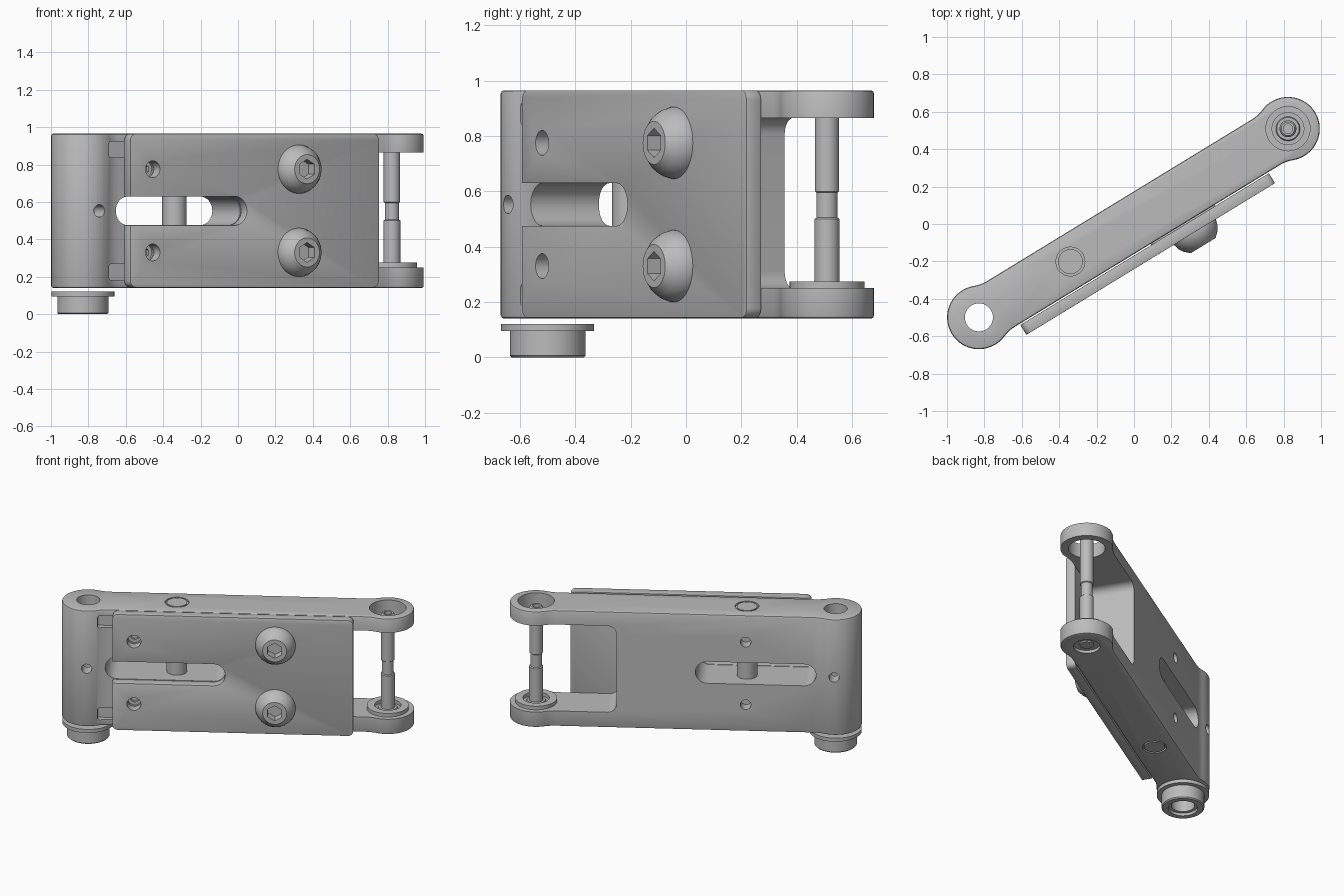
import bpy, bmesh, math
from math import sin, cos, pi
from mathutils import Matrix, Vector

if "Cube" in bpy.data.objects:
    bpy.data.objects.remove(bpy.data.objects["Cube"])

steel = bpy.data.materials.new("plain_grey_steel")
steel.use_nodes = True
GREY = (0.5, 0.5, 0.5, 1)
steel.diffuse_color = GREY
steel.node_tree.nodes["Principled BSDF"].inputs["Base Color"].default_value = GREY

# Parts are laid out along x, then turned into the final pose
POSE = Matrix.Translation((-0.003, 0.005, 0)) @ Matrix.Rotation(math.radians(31.4), 4, "Z")
UPRIGHT = Matrix(((1, 0, 0, 0), (0, 0, -1, 0), (0, 1, 0, 0), (0, 0, 0, 1)))  # local z -> -y
END, LOW, HIGH, MID = 0.968, 0.14, 0.965, 0.5525
PIN_X = -0.395
parts = []


def finish(name, bm, matrix):
    bmesh.ops.remove_doubles(bm, verts=bm.verts, dist=1e-5)
    bm.transform(matrix)
    bmesh.ops.recalc_face_normals(bm, faces=bm.faces)
    mesh = bpy.data.meshes.new(name)
    bm.to_mesh(mesh)
    bm.free()
    mesh.materials.append(steel)
    obj = bpy.data.objects.new(name, mesh)
    bpy.context.collection.objects.link(obj)
    return obj


def prism(name, outline, lo, hi, matrix=Matrix()):
    bm = bmesh.new()
    face = bm.faces.new([bm.verts.new((x, y, lo)) for x, y in outline])
    top = bmesh.ops.extrude_face_region(bm, geom=[face])["geom"]
    moved = [v for v in top if isinstance(v, bmesh.types.BMVert)]
    bmesh.ops.translate(bm, verts=moved, vec=(0, 0, hi - lo))
    return finish(name, bm, matrix)


def lathe(name, profile, matrix, hollow=False, steps=48):
    bm = bmesh.new()
    ring = [bm.verts.new((r, 0, z)) for r, z in profile]
    pairs = list(zip(ring, ring[1:])) + ([(ring[-1], ring[0])] if hollow else [])
    edges = [bm.edges.new(p) for p in pairs]
    bmesh.ops.spin(bm, geom=ring + edges, cent=(0, 0, 0), axis=(0, 0, 1),
                   angle=2 * pi, steps=steps)
    return finish(name, bm, matrix)


def rod(r, lo, hi, matrix):
    return lathe("cutter", [(0, lo), (r, lo), (r, hi), (0, hi)], matrix)


def arc(cx, cy, r, a, b, n=8):
    return [(cx + r * cos(a + (b - a) * i / n), cy + r * sin(a + (b - a) * i / n))
            for i in range(n + 1)]


def rounded(x0, x1, y0, y1, r):
    corners = [(x1 - r, y1 - r), (x0 + r, y1 - r), (x0 + r, y0 + r), (x1 - r, y0 + r)]
    return [p for k, (x, y) in enumerate(corners)
            for p in arc(x, y, r, k * pi / 2, (k + 1) * pi / 2)]


def at(x, y, z):
    return Matrix.Translation((x, y, z))


def apply(obj, mod):
    bpy.context.view_layer.objects.active = obj
    bpy.ops.object.modifier_apply(modifier=mod.name)


def bevel(obj, width, segments=2):
    mod = obj.modifiers.new("bevel", "BEVEL")
    mod.width, mod.segments, mod.limit_method = width, segments, "ANGLE"
    mod.angle_limit = math.radians(50)
    apply(obj, mod)


def cut(obj, *cutters):
    for c in cutters:
        mod = obj.modifiers.new("cut", "BOOLEAN")
        mod.operation, mod.object, mod.solver = "DIFFERENCE", c, "EXACT"
        apply(obj, mod)
        bpy.data.objects.remove(c)


# Link arm: round eyes blended into a narrower straight bar
R, HALF, BLEND = 0.17, 0.143, 0.2
reach = math.sqrt((R + BLEND) ** 2 - (HALF + BLEND) ** 2)
a = math.atan2(HALF + BLEND, reach)
quarter = arc(0, 0, R, 0, pi - a, 16)
quarter += arc(-reach, HALF + BLEND, BLEND, -a, -pi / 2, 6)
quarter = [(x + END, y) for x, y in quarter]
half = quarter + [(-x, y) for x, y in reversed(quarter)]
outline = half + [(x, -y) for x, y in reversed(half[1:-1])]
arm = prism("link_arm", outline, LOW, HIGH)
bevel(arm, 0.012)
cut(arm,
    prism("cutter", rounded(0.44, 1.5, 0.25, 0.865, 0.06), -0.5, 0.5, UPRIGHT),   # fork gap
    prism("cutter", rounded(-0.85, -0.07, MID - 0.077, MID + 0.077, 0.0769), -0.5, 0.5, UPRIGHT),
    rod(0.075, -0.1, 1.2, at(-END, 0, 0)),                                        # pivot bore
    rod(0.118, -0.1, 1.2, at(END, 0, 0)),                                         # fork bore
    rod(0.033, -0.5, 0.5, at(-END, 0, MID) @ UPRIGHT))                            # cross hole
for z in (0.33, 0.775):
    cut(arm, rod(0.034, -0.5, -0.07, at(PIN_X, 0, z) @ UPRIGHT),
        rod(0.045, 0.1, 0.5, at(-0.66, 0, z) @ UPRIGHT))
for z in (0.225, 0.88):   # shallow pockets beside the plate
    cut(arm, prism("cutter", rounded(-0.9, -0.72, z - 0.042, z + 0.042, 0.015), 0.11, 0.4, UPRIGHT))
for z in (LOW, HIGH):     # groove around the pin ends
    cut(arm, lathe("cutter", [(0.066, -0.012), (0.077, -0.012), (0.077, 0.012), (0.066, 0.012)],
                   at(PIN_X, 0, z), hollow=True))
parts.append(arm)

# Cover plate with an open slot
plate = prism("cover_plate", rounded(-0.8, 0.757, LOW + 0.003, HIGH, 0.035), 0.15, 0.212, UPRIGHT)
cut(plate, prism("cutter", rounded(-1.2, -0.07, MID - 0.077, MID + 0.077, 0.0769), 0, 0.5, UPRIGHT))
bevel(plate, 0.012)
for z in (0.33, 0.775):
    cut(plate, rod(0.045, 0, 0.5, at(-0.66, 0, z) @ UPRIGHT))
parts.append(plate)
# Spacer pad joining plate and arm
pad = prism("plate_pad", rounded(0.02, 0.42, 0.2, 0.9, 0.03), 0.13, 0.16, UPRIGHT)
parts.append(pad)

# Button screws with hex sockets
dome = [(0, 0.205), (0.13, 0.205), (0.13, 0.218), (0.122, 0.245), (0.105, 0.272),
        (0.078, 0.297), (0, 0.297)]
for side, z in (("lower", 0.33), ("upper", 0.775)):
    place = at(0.255, 0, z) @ UPRIGHT
    screw = lathe(side + "_screw", dome, place)
    hexagon = arc(0, 0, 0.053, pi / 6, pi / 6 + 2 * pi, 6)[:-1]
    cut(screw, prism("cutter", hexagon, 0.235, 0.4, place))
    parts.append(screw)
    stud = lathe(side + "_stud", [(0, 0.09), (0.044, 0.09), (0.044, 0.13), (0, 0.13)],
                 at(-0.66, 0, z) @ UPRIGHT)
    cut(stud, prism("cutter", [(x / 2, y / 2) for x, y in hexagon], 0.11, 0.3,
                    at(-0.66, 0, z) @ UPRIGHT))
    parts.append(stud)

# Cross pin seen through the slot
parts.append(lathe("slot_pin", [(0, LOW), (0.066, LOW), (0.066, HIGH), (0, HIGH)],
                   at(PIN_X, 0, 0)))

# Flanged bush below the pivot eye
parts.append(lathe("pivot_bush", [(0.075, 0.02), (0.095, 0.02), (0.095, 0), (0.13, 0), (0.137, 0.007),
                                  (0.137, 0.095), (0.168, 0.095), (0.168, 0.12), (0.075, 0.12)],
                   at(-END, 0, 0), hollow=True))

# Flanged bush in the lower fork eye
parts.append(lathe("fork_bush", [(0.085, LOW), (0.118, LOW), (0.118, 0.25), (0.135, 0.25),
                                 (0.135, 0.275), (0.085, 0.275)], at(END, 0, 0), hollow=True))
parts.append(lathe("fork_collar", [(0.04, 0.16), (0.085, 0.16), (0.085, 0.25), (0.065, 0.25),
                                   (0.06, 0.262), (0.04, 0.262)], at(END, 0, 0), hollow=True))

# Waisted shaft between the fork eyes
parts.append(lathe("fork_shaft", [(0, 0.15), (0.045, 0.15), (0.045, 0.5), (0.038, 0.505),
                                  (0.038, 0.595), (0.044, 0.6), (0.044, 0.92), (0.036, 0.93),
                                  (0.025, 0.93), (0.025, 0.9), (0, 0.9)], at(END, 0, 0)))

for obj in parts:
    obj.data.transform(POSE)
    bpy.ops.object.select_all(action="DESELECT")
    obj.select_set(True)
    bpy.context.view_layer.objects.active = obj
    bpy.ops.object.shade_smooth_by_angle(angle=math.radians(30))
